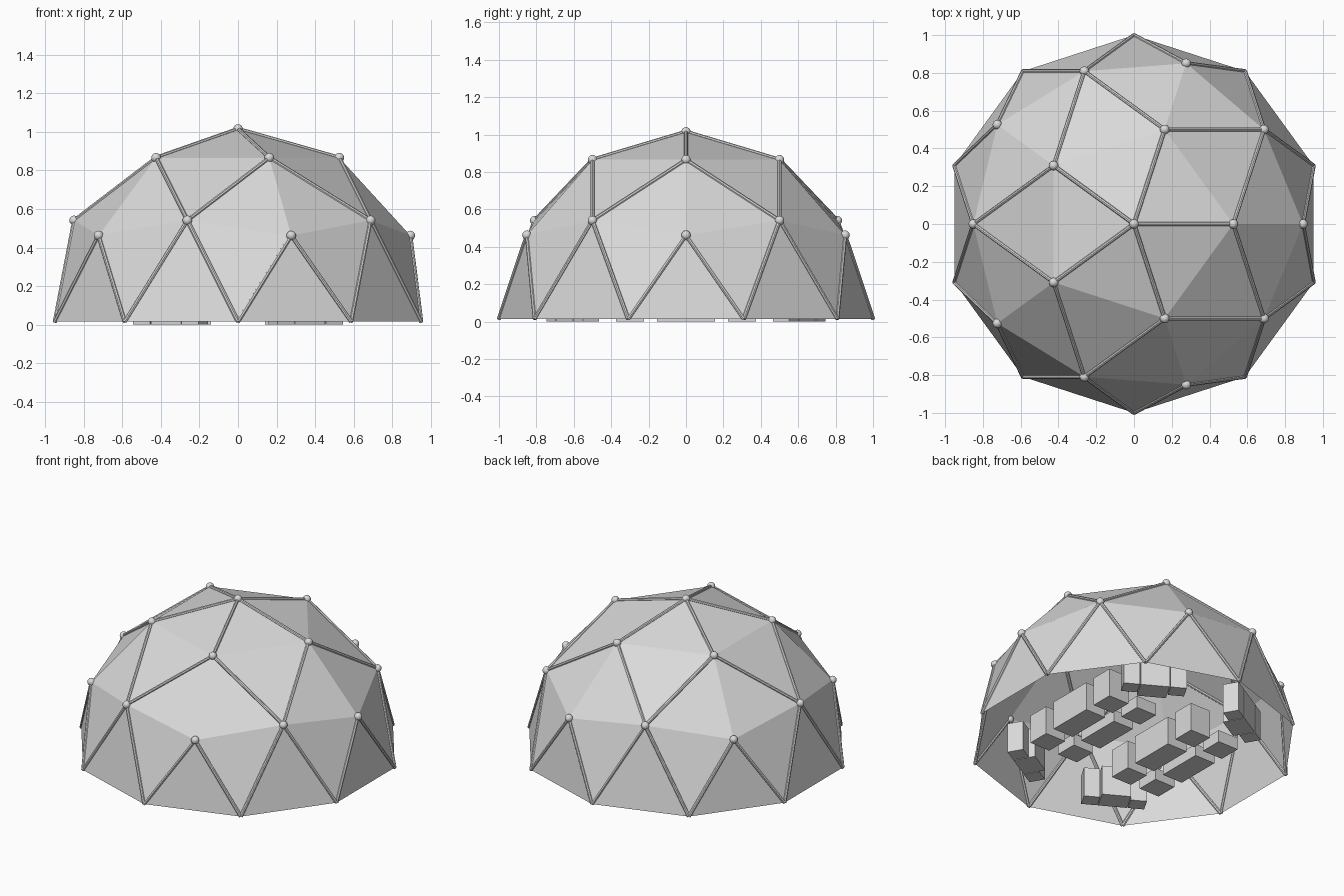
import bpy, bmesh, math
from mathutils import Vector, Matrix

if "Cube" in bpy.data.objects:
    bpy.data.objects.remove(bpy.data.objects["Cube"])

BASE = 0.015
grey = bpy.data.materials.new("light grey")
grey.diffuse_color = (0.7, 0.7, 0.7, 1)
grey.use_nodes = True
grey.node_tree.nodes["Principled BSDF"].inputs["Base Color"].default_value = grey.diffuse_color


def finish(bm, name):
    bmesh.ops.recalc_face_normals(bm, faces=bm.faces[:])
    me = bpy.data.meshes.new(name)
    bm.to_mesh(me)
    bm.free()
    me.materials.append(grey)
    ob = bpy.data.objects.new(name, me)
    bpy.context.collection.objects.link(ob)
    return ob


def polar(r, z, deg):
    a = math.radians(deg)
    return Vector((r * math.cos(a), r * math.sin(a), z + BASE))


# Geodesic points, ring by ring
top = polar(0, 1, 0)
upper = [polar(0.5257, 0.8507, 72 * k) for k in range(5)]
middle = [polar(0.8507, 0.5257, 72 * k + 36) for k in range(5)]
lower = [polar(0.8944, 0.4472, 72 * k) for k in range(5)]
rim = [polar(1, 0, 36 * k - 18) for k in range(10)]
belt = [p for pair in zip(lower, middle) for p in pair]

# Dome panels
tris = []
for k in range(5):
    n = (k + 1) % 5
    tris += [(top, upper[k], upper[n]), (upper[k], middle[k], upper[n]),
             (upper[k], lower[k], middle[k]), (upper[n], middle[k], lower[n])]
for j in range(10):
    n = (j + 1) % 10
    tris += [(belt[j], rim[j], rim[n]), (belt[j], rim[n], belt[n])]
bm = bmesh.new()
for t in tris:
    bm.faces.new([bm.verts.new(p) for p in t])
bmesh.ops.remove_doubles(bm, verts=bm.verts[:], dist=0.001)
finish(bm, "dome_panels")

# Struts along the main edges
edges = []
for k in range(5):
    edges += [(top, upper[k]), (upper[k], middle[k]), (upper[k], middle[k - 1])]
for j in range(10):
    edges += [(belt[j], rim[j]), (belt[j], rim[(j + 1) % 10])]
bm = bmesh.new()
for a, b in edges:
    d = b - a
    m = Matrix.Translation((a + b) / 2) @ d.to_track_quat('Z', 'Y').to_matrix().to_4x4()
    bmesh.ops.create_cone(bm, cap_ends=True, segments=8, radius1=0.011,
                          radius2=0.011, depth=d.length, matrix=m)
finish(bm, "struts")

# Ball joints
bm = bmesh.new()
for p in [top] + upper + belt:
    bmesh.ops.create_uvsphere(bm, u_segments=16, v_segments=10, radius=0.025,
                              matrix=Matrix.Translation(p))
joints = finish(bm, "ball_joints")
for f in joints.data.polygons:
    f.use_smooth = True


def box(bm, centre, size, frame=Matrix()):
    m = frame @ Matrix.Translation(centre) @ Matrix.Diagonal((*size, 1))
    bmesh.ops.create_cube(bm, size=1, matrix=m)


# Two inner groups: a tall row of blocks beside a low row
for side, gx in (("right", 0.325), ("left", -0.325)):
    bm = bmesh.new()
    for dx, h in ((0.11, 0.19), (-0.11, 0.08)):
        for y, length in ((-0.3, 0.15), (0, 0.31), (0.3, 0.15)):
            box(bm, (gx + dx, y, h / 2), (0.15, length, h))
    finish(bm, side + "_inner_blocks")

# Four outer groups set around the wall
for i, deg in enumerate((60, 120, 240, 300)):
    bm = bmesh.new()
    turn = Matrix.Rotation(math.radians(deg), 4, 'Z')
    box(bm, (0.68, 0, 0.1), (0.14, 0.18, 0.2), turn)
    for s in (-1, 1):
        box(bm, (0.70, s * 0.145, 0.1), (0.10, 0.10, 0.2), turn)
    finish(bm, "outer_blocks_%d" % (i + 1))
